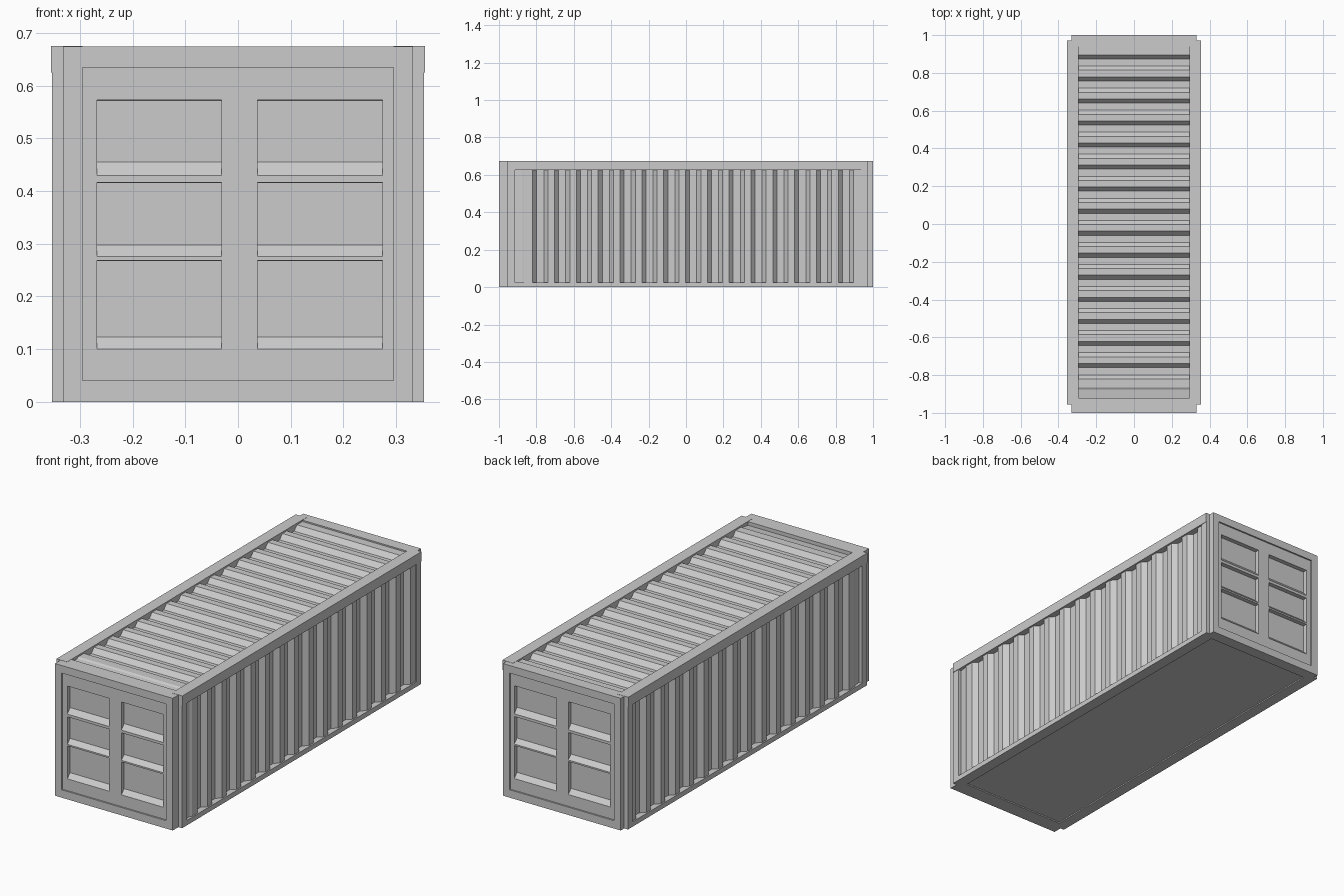
import bpy, bmesh
from mathutils import Vector

if "Cube" in bpy.data.objects:
    bpy.data.objects.remove(bpy.data.objects["Cube"])


def make(name, bm):
    bmesh.ops.recalc_face_normals(bm, faces=bm.faces[:])
    me = bpy.data.meshes.new(name)
    bm.to_mesh(me)
    bm.free()
    ob = bpy.data.objects.new(name, me)
    bpy.context.collection.objects.link(ob)
    return ob


def boxes(name, spans):
    """One object from boxes given as (x0, x1, y0, y1, z0, z1)."""
    bm = bmesh.new()
    for x0, x1, y0, y1, z0, z1 in spans:
        vs = bmesh.ops.create_cube(bm, size=1)["verts"]
        for v in vs:
            v.co = Vector((x1 if v.co.x > 0 else x0,
                           y1 if v.co.y > 0 else y0,
                           z1 if v.co.z > 0 else z0))
    return make(name, bm)


def extrude(name, points, offset):
    """Closed solid from a planar outline swept along offset."""
    bm = bmesh.new()
    face = bm.faces.new([bm.verts.new(p) for p in points])
    new = bmesh.ops.extrude_face_region(bm, geom=[face], use_keep_orig=True)["geom"]
    bmesh.ops.translate(bm, vec=offset,
                        verts=[g for g in new if isinstance(g, bmesh.types.BMVert)])
    return make(name, bm)


# Corrugation: (y, height) with height 0 in a valley, 1 on a crest
PITCH, FIRST, RIBS = 0.1167, -0.749, 15
wave = [(-0.925, 0.5), (-0.875, 0.75), (-0.865, 1), (-0.82, 1), (-0.80, 0)]
for i in range(RIBS):
    y = FIRST + i * PITCH
    wave += [(y - 0.011, 0), (y + 0.011, 1)]
    if i < RIBS - 1:
        wave += [(y + 0.046, 1), (y + 0.068, 0)]
wave += [(0.945, 1)]

# Roof panel
LOW, HIGH = 0.643, 0.667
outline = [(-0.31, y, LOW + h * (HIGH - LOW)) for y, h in wave]
outline += [(-0.31, 0.945, 0.625), (-0.31, -0.925, 0.625)]
extrude("roof_panel", outline, (0.62, 0, 0))

# Side panels and side frames
for s, side in ((-1, "left"), (1, "right")):
    outline = [(s * (0.322 + h * 0.024), y, 0.015) for y, h in wave]
    outline += [(s * 0.30, 0.945, 0.015), (s * 0.30, -0.925, 0.015)]
    extrude(side + "_wall_panel", outline, (0, 0, 0.62))

    def span(a, b, *rest):
        return (min(s * a, s * b), max(s * a, s * b), *rest)
    boxes(side + "_frame", [
        span(0.295, 0.355, -0.955, 0.972, 0.625, 0.675),
        span(0.295, 0.353, -0.955, 0.972, 0, 0.025),
        span(0.295, 0.353, -0.955, -0.915, 0.025, 0.625),
        span(0.295, 0.353, 0.935, 0.972, 0.025, 0.625)])

# Floor, slightly recessed between the bottom rails
boxes("floor", [(-0.31, 0.31, -0.95, 0.95, 0.006, 0.022)])

# Door columns and the vertical profile of their three recesses (z, recess)
COLUMNS = ((-0.268, -0.031), (0.037, 0.274))
STILES = ((-0.30, -0.268), (-0.031, 0.037), (0.274, 0.30))
DEEP = 0.022
recess = [(0.64, 0), (0.573, 0), (0.572, DEEP), (0.455, DEEP), (0.43, 0),
          (0.416, 0), (0.415, DEEP), (0.298, DEEP), (0.276, 0),
          (0.268, 0), (0.267, DEEP), (0.123, DEEP), (0.10, 0), (0.035, 0)]

for s, end, inner in ((-1, "front", 0.92), (1, "back", 0.94)):
    def span(x0, x1, a, b, z0, z1):
        return (x0, x1, min(s * a, s * b), max(s * a, s * b), z0, z1)
    # End frame
    boxes(end + "_frame", [
        span(-0.332, 0.332, inner, 1, 0.635, 0.674),
        span(-0.332, 0.332, inner, 1, 0, 0.04),
        span(-0.332, -0.295, inner, 1, 0.04, 0.635),
        span(0.295, 0.332, inner, 1, 0.04, 0.635)])
    # Door uprights
    FACE = 0.992
    boxes(end + "_door_stiles",
          [span(a, b, 0.945, FACE, 0.035, 0.64) for a, b in STILES])
    # Recessed door columns
    for n, (a, b) in enumerate(COLUMNS):
        outline = [(a, s * (FACE - d), z) for z, d in recess]
        outline += [(a, s * 0.945, 0.035), (a, s * 0.945, 0.64)]
        extrude(f"{end}_door_{n + 1}", outline, (b - a, 0, 0))
